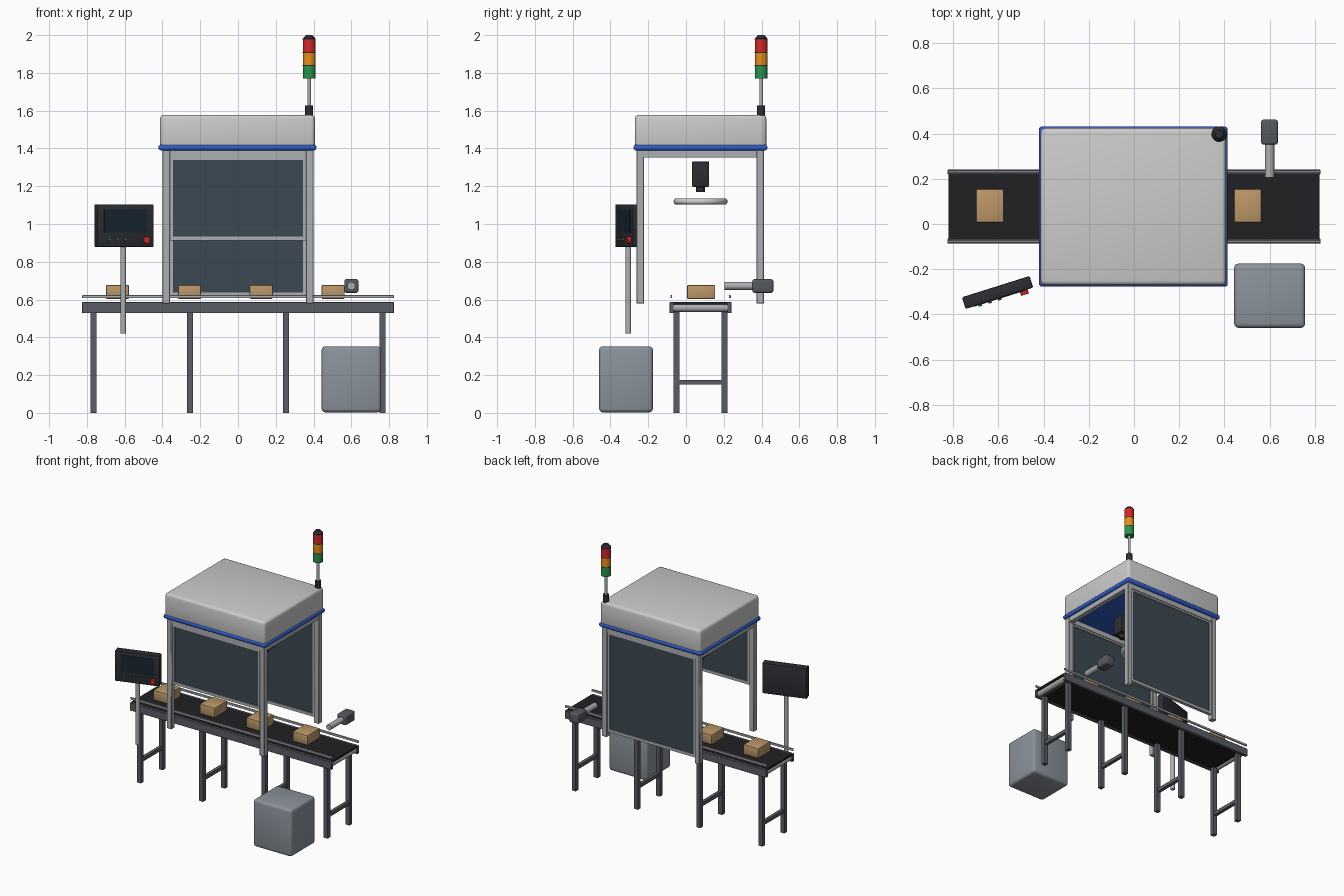
import bpy, bmesh, math
from mathutils import Matrix, Vector

if "Cube" in bpy.data.objects:
    bpy.data.objects.remove(bpy.data.objects["Cube"])


def mat(name, r, g, b):
    m = bpy.data.materials.new(name)
    m.diffuse_color = (r, g, b, 1)
    m.use_nodes = True
    m.node_tree.nodes["Principled BSDF"].inputs["Base Color"].default_value = m.diffuse_color
    return m


WHITE = mat("hood_white", .62, .62, .65)
BLUE = mat("trim_blue", .03, .11, .6)
ALU = mat("aluminium", .42, .43, .45)
GLASS = mat("tinted_glass", .045, .065, .085)
STEEL = mat("dark_steel", .1, .11, .13)
BELT = mat("belt_black", .015, .015, .017)
CARD = mat("cardboard", .5, .31, .14)
CAB = mat("cabinet_grey", .26, .29, .33)
BLACK = mat("black_plastic", .025, .027, .032)
HEAD = mat("sensor_grey", .09, .1, .115)
SCREEN = mat("screen", .008, .018, .028)
RED = mat("red", .65, .02, .02)
AMBER = mat("amber", .8, .27, .01)
GREEN = mat("green", .02, .3, .08)


def finish(bm, name, m, rot=None):
    if rot:
        bm.transform(rot)
    me = bpy.data.meshes.new(name)
    bm.to_mesh(me)
    bm.free()
    me.materials.append(m)
    ob = bpy.data.objects.new(name, me)
    bpy.context.collection.objects.link(ob)
    return ob


def box(name, x, y, z, m, bevel=0, seg=3, rot=None):
    """Box from (min, max) pairs, with optional rounded edges."""
    bm = bmesh.new()
    size = [b - a for a, b in (x, y, z)]
    mid = [(a + b) / 2 for a, b in (x, y, z)]
    bmesh.ops.create_cube(bm, size=1, matrix=Matrix.Translation(mid) @ Matrix.Diagonal((*size, 1)))
    if bevel:
        bmesh.ops.bevel(bm, geom=bm.edges[:], offset=bevel, segments=seg, profile=.5, affect='EDGES')
    return finish(bm, name, m, rot)


def rod(name, p, q, r, m, r2=None, rot=None, n=32):
    """Cylinder or cone between two points."""
    p, q = Vector(p), Vector(q)
    d = q - p
    bm = bmesh.new()
    bmesh.ops.create_cone(bm, cap_ends=True, segments=n, radius1=r, radius2=r if r2 is None else r2,
                          depth=d.length, matrix=Matrix.Translation((p + q) / 2) @ d.to_track_quat('Z', 'Y').to_matrix().to_4x4())
    return finish(bm, name, m, rot)


def around(c, h):
    return (c - h, c + h)


CY = .077  # centre line of the belt and enclosure

# Hood and trim
box("hood", around(-.003, .41), around(CY, .348), (1.40, 1.578), WHITE, .02)
box("hood_trim", around(-.003, .418), around(CY, .354), (1.39, 1.42), BLUE, .012)

# Enclosure frame
PX, FY, BY = .38, -.243, .393
for x in (-PX, PX):
    for y in (FY, BY):
        box("frame_post", around(x, .02), around(y, .02), (.578, 1.392), ALU, .003, 1)
    box("side_beam", around(x, .018), (FY, BY), (1.353, 1.392), ALU)
for y in (FY, BY):
    box("cross_beam", (-PX, PX), around(y, .018), (1.353, 1.392), ALU)

# Short front door and tall back panel
for side, y, low in (("front", FY, .912), ("back", BY, .617)):
    box(side + "_glass", around(0, .35), around(y, .005), (low + .01, 1.35), GLASS)
    for x in (-.353, .353):
        box(side + "_panel_stile", around(x, .009), around(y, .012), (low, 1.36), ALU)
    for z in (low, 1.34):
        box(side + "_panel_rail", around(0, .36), around(y, .012), (z, z + .021), ALU)

# Conveyor
box("belt", around(0, .822), around(CY, .146), (.574, .588), BELT)
box("belt_return", around(0, .77), around(CY, .146), (.535, .575), BELT)
for s in (-1, 1):
    box("conveyor_side", around(0, .825), around(CY + s * .153, .011), (.528, .586), STEEL, .002, 1)
    box("guide_rail", around(0, .825), around(CY + s * .155, .005), (.607, .624), ALU, .002, 1)
    rod("end_roller", (s * .8, CY - .145, .556), (s * .8, CY + .145, .556), .021, ALU)

# Legs with cross bars
for x in (-.765, -.255, .255, .765):
    for s in (-1, 1):
        box("conveyor_leg", around(x, .016), around(CY + s * .128, .016), (0, .535), STEEL)
    box("leg_brace", around(x, .012), around(CY, .128), (.149, .175), STEEL)

# Parcels
for x in (-.638, -.257, .123, .504):
    box("parcel", around(x, .061), around(.08, .074), (.603, .677), CARD, .006, 2)

# Inspection cameras and ring light
for x in (-.17, .17):
    box("camera_body", around(x, .045), around(CY, .046), (1.197, 1.331), BLACK, .006, 2)
    rod("camera_lens", (x, CY, 1.17), (x, CY, 1.2), .023, BLACK)
bpy.ops.mesh.primitive_torus_add(location=(0, CY, 1.119), major_radius=.126, minor_radius=.017,
                                 major_segments=48, minor_segments=16)
bpy.context.object.name = "ring_light"
bpy.context.object.data.materials.append(WHITE)

# Side scanner
rod("scanner_arm", (.6, .205, .672), (.6, .37, .672), .021, ALU)
box("scanner_head", around(.6, .037), (.352, .462), (.636, .708), HEAD, .01)

# Control cabinet
box("control_cabinet", (.443, .758), (-.46, -.175), (.003, .352), CAB, .02)

# Operator panel, turned toward the machine
R = Matrix.Translation((-.604, -.303, 0)) @ Matrix.Rotation(math.radians(17.5), 4, 'Z')
rod("operator_pole", (-.607, -.305, .42), (-.607, -.305, .89), .015, ALU)
box("operator_panel", around(0, .157), around(0, .027), (.878, 1.104), BLACK, .006, 2, R)
box("operator_screen", around(0, .118), (-.029, -.02), (.955, 1.078), SCREEN, rot=R)
for x, m in ((-.09, GREEN), (-.045, STEEL), (0, STEEL)):
    rod("panel_button", (x, -.02, .918), (x, -.036, .918), .008, m, rot=R, n=20)
rod("stop_button", (.113, -.02, .915), (.113, -.046, .915), .018, RED, rot=R)

# Signal tower
tx, ty = .377, .398


def stack(name, z0, z1, r, m, r2=None):
    rod(name, (tx, ty, z0), (tx, ty, z1), r, m, r2)


stack("tower_base", 1.57, 1.627, .021, BLACK)
stack("tower_pole", 1.62, 1.775, .01, ALU)
for i, (n, m) in enumerate((("green", GREEN), ("amber", AMBER), ("red", RED))):
    z = 1.77 + i * .07
    stack(n + "_lamp", z, z + .067, .034, m)
    stack("lamp_joint", z + .066, z + .071, .0345, BLACK)
stack("tower_cap", 1.98, 2.0, .034, BLACK, .018)

# Smooth shading with sharp edges kept
bpy.ops.object.select_all(action='SELECT')
bpy.context.view_layer.objects.active = bpy.data.objects["hood"]
bpy.ops.object.shade_smooth_by_angle(angle=math.radians(40))
